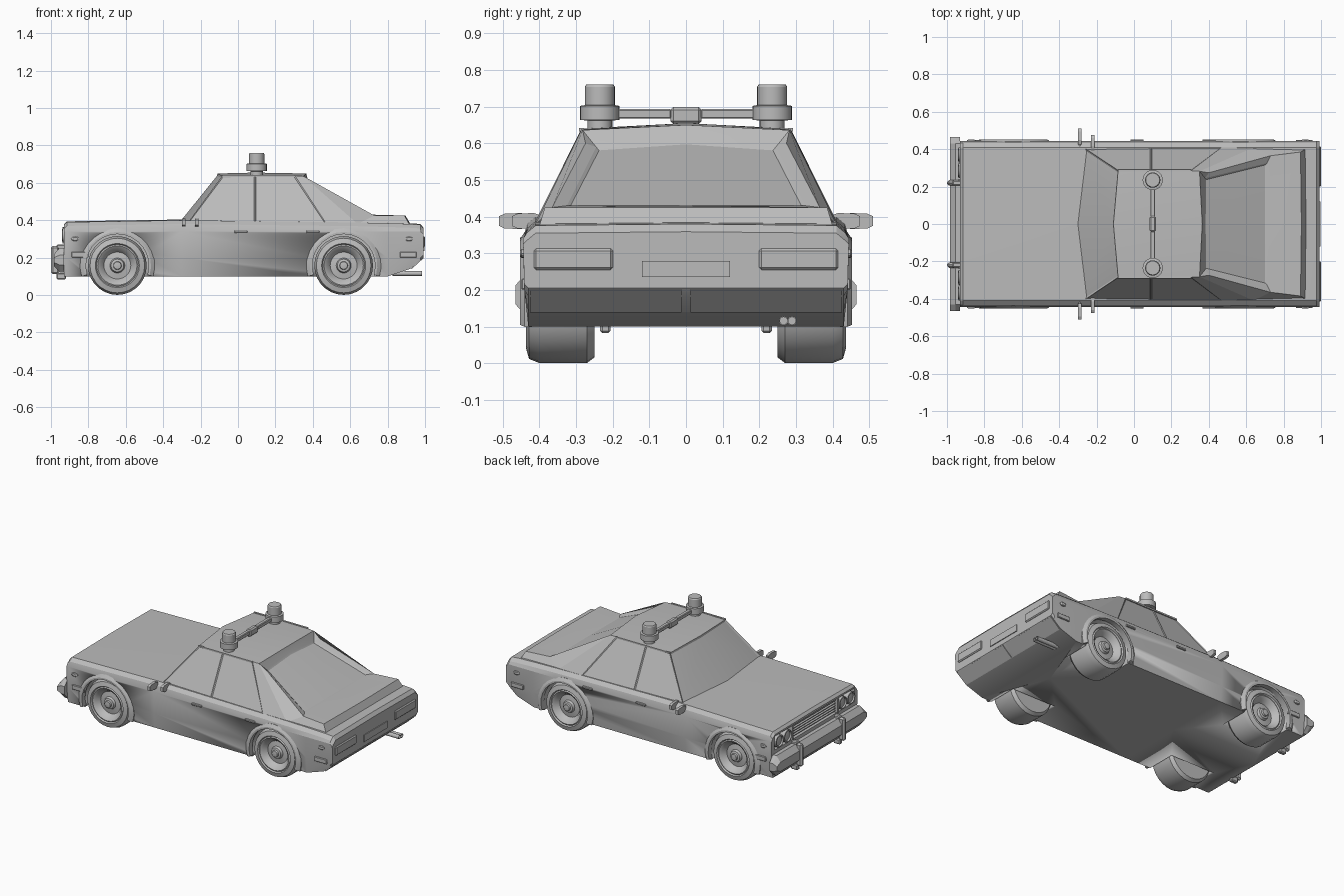
import bpy, bmesh
from math import cos, sin, pi, radians
from mathutils import Vector, Matrix

if "Cube" in bpy.data.objects:
    bpy.data.objects.remove(bpy.data.objects["Cube"])

GREY = (0.5, 0.5, 0.5, 1)
paint = bpy.data.materials.new("plain_grey")
paint.use_nodes = True
paint.diffuse_color = GREY
paint.node_tree.nodes["Principled BSDF"].inputs["Base Color"].default_value = GREY


def finish(name, bm, smooth=25):
    bmesh.ops.recalc_face_normals(bm, faces=bm.faces)
    mesh = bpy.data.meshes.new(name)
    bm.to_mesh(mesh)
    bm.free()
    mesh.materials.append(paint)
    ob = bpy.data.objects.new(name, mesh)
    bpy.context.collection.objects.link(ob)
    bpy.ops.object.select_all(action='DESELECT')
    ob.select_set(True)
    bpy.context.view_layer.objects.active = ob
    if smooth:
        bpy.ops.object.shade_smooth_by_angle(angle=radians(smooth))
    return ob


def box(name, at, size, bevel=0.0):
    bm = bmesh.new()
    bmesh.ops.create_cube(bm, size=1)
    bmesh.ops.scale(bm, vec=size, verts=bm.verts)
    if bevel:
        bmesh.ops.bevel(bm, geom=bm.edges[:], offset=bevel, segments=1, affect='EDGES')
    bmesh.ops.translate(bm, vec=at, verts=bm.verts)
    return finish(name, bm, 0)


def loft(bm, rings, cap=True):
    loops = [[bm.verts.new(p) for p in ring] for ring in rings]
    n = len(loops[0])
    for a, b in zip(loops, loops[1:]):
        for i in range(n):
            bm.faces.new((a[i], a[(i + 1) % n], b[(i + 1) % n], b[i]))
    if cap:
        bm.faces.new(loops[0])
        bm.faces.new(loops[-1])


def lathe(name, profile, at, axis, sides=32, stretch=(1, 1, 1)):
    """Spin (radius, height) pairs about an axis."""
    bm = bmesh.new()
    loft(bm, [[(r * cos(2 * pi * i / sides), r * sin(2 * pi * i / sides), h)
               for i in range(sides)] for r, h in profile])
    turn = Vector((0, 0, 1)).rotation_difference(Vector(axis)).to_matrix()
    bmesh.ops.transform(bm, matrix=turn.to_4x4(), verts=bm.verts)
    bmesh.ops.scale(bm, vec=stretch, verts=bm.verts)
    bmesh.ops.translate(bm, vec=at, verts=bm.verts)
    return finish(name, bm)


def cut(ob, cutter):
    cutter.hide_render = True
    mod = ob.modifiers.new("cut", 'BOOLEAN')
    mod.operation, mod.solver, mod.object = 'DIFFERENCE', 'EXACT', cutter
    bpy.context.view_layer.objects.active = ob
    bpy.ops.object.modifier_apply(modifier="cut")
    bpy.data.objects.remove(cutter)


# Lower body: stations of x, underside height, shoulder height
stations = [(-.93, .10, .375), (-.915, .10, .39), (-.3, .10, .40), (.64, .10, .388),
            (.80, .10, .384), (.92, .14, .38), (.975, .185, .376), (.993, .205, .355)]
rings = []
for x, low, top in stations:
    half = [(0, top + .004), (.41, top), (.434, top - .02), (.444, min(.34, top - .03)),
            (.441, max(.2, low + .012)), (.43, low), (0, low)]
    rings.append([(x, y, z) for y, z in half] + [(x, -y, z) for y, z in half[-2:0:-1]])
bm = bmesh.new()
loft(bm, rings)
bmesh.ops.recalc_face_normals(bm, faces=bm.faces)
body = finish("body", bm, 20)

AXLES = (-.645, .565)
WHEEL_Z = .158
for x in AXLES:
    for s in (1, -1):
        cut(body, lathe("arch_cutter", [(.172, 0), (.172, .3)], (x, s * .235, WHEEL_Z), (0, s, 0)))
cut(body, box("grille_cutter", (-.93, 0, .32), (.05, .83, .09)))

# Cabin: named points on the left half, mirrored across y
P = dict(A=(-.27, .41, .385), Ac=(-.315, 0, .395), B=(-.085, .285, .637), Bc=(-.11, 0, .65),
         C=(.09, .412, .385), D=(.09, .285, .64), Dc=(.09, 0, .655), G=(.305, .285, .638),
         E=(.35, .282, .636), Ec=(.365, 0, .65), F=(.47, .412, .385), H=(.64, .41, .38),
         S=(.40, .274, .60), I=(.73, .365, .425), J=(.89, .385, .425), Jc=(.895, 0, .425),
         K=(.918, .40, .375), Kc=(.925, 0, .375), V=(.38, .245, .59), Vc=(.375, 0, .608),
         W=(.71, .325, .43), Wc=(.715, 0, .43))
SHELL = ["B D Dc Bc", "D G E Ec Dc", "G F H E", "E H I S", "I H K J", "J K Kc Jc",
         "E V Vc Ec", "E S V", "S I W V", "W I J Jc Wc"]
SIDE = ["A C D B", "C F G D"]
SCREENS = ["A B Bc Ac", "V W Wc Vc"]
bm = bmesh.new()
verts = {}
for s in (1, -1):
    for k, (x, y, z) in P.items():
        if y or s == 1:
            verts[k, s] = bm.verts.new((x, s * y, z))
        else:
            verts[k, s] = verts[k, 1]


def panel(text, s):
    return bm.faces.new([verts[k, s] for k in text.split()])


for text in SHELL:
    for s in (1, -1):
        panel(text, s)
sides = [panel(t, s) for t in SIDE for s in (1, -1)]
screens = [[panel(t, s) for s in (1, -1)] for t in SCREENS]
bmesh.ops.recalc_face_normals(bm, faces=bm.faces)
if sides[0].normal.y < 0:
    bmesh.ops.reverse_faces(bm, faces=bm.faces)
bmesh.ops.inset_individual(bm, faces=sides, thickness=.008, depth=-.004)
for pair in screens:
    bmesh.ops.inset_region(bm, faces=pair, thickness=.012, depth=-.006)
finish("cabin", bm, 12)
for s in (1, -1):
    box("roof_gutter", (.11, s * .286, .637), (.39, .012, .01))

# Wheels and arch flares
tyre = [(.06, 0), (.142, 0), (.157, .02), (.157, .15), (.146, .178), (.118, .186), (.112, .178),
        (.105, .182), (.09, .172), (.072, .145), (.04, .15), (.034, .165), (.022, .168),
        (.02, .18), (.006, .182)]
for end, x in zip(("front", "rear"), AXLES):
    for s, side in ((1, "left"), (-1, "right")):
        lathe(f"{end}_{side}_wheel", tyre, (x, s * .25, WHEEL_Z), (0, s, 0), 28)
        bm = bmesh.new()
        arc = [radians(-17 + 214 * i / 16) for i in range(17)]
        loft(bm, [[(x + r * cos(a), s * y, WHEEL_Z + r * sin(a))
                   for r, y in ((.168, .42), (.168, .453), (.18, .453), (.2, .44), (.2, .42))]
                  for a in arc])
        finish(f"{end}_{side}_flare", bm, 30)

# Front bumper with overriders
bm = bmesh.new()
section = [(-.93, -.065), (-.955, -.065), (-.985, -.03), (-.985, .03), (-.955, .065), (-.93, .065)]
loft(bm, [[(x, y, .187 + z * k) for x, z in section]
          for y, k in ((-.465, .4), (-.43, 1), (.43, 1), (.465, .4))])
finish("front_bumper", bm, 0)
for s in (1, -1):
    box("overrider", (-.978, s * .22, .187), (.044, .028, .15), .01)
    box("overrider_foot", (-.945, s * .22, .1), (.05, .028, .035), .006)
    box("overrider_top", (-.945, s * .22, .258), (.05, .028, .024), .006)

# Grille and headlights
for i in range(5):
    box("grille_slat", (-.912, 0, .287 + i * .0165), (.02, .46, .005))
for s in (1, -1):
    box("grille_post", (-.92, s * .235, .32), (.036, .012, .09))
    for y in (.285, .37):
        lathe("headlight", [(.04, 0), (.04, .034), (.033, .036), (.031, .026), (.012, .032)],
              (-.904, s * y, .32), (-1, 0, 0), 20)

# Tail lights, plate and lower valance strips
for s in (1, -1):
    box("tail_light", (.994, s * .307, .284), (.014, .215, .058), .006)
    bm = bmesh.new()
    loft(bm, [[(.925, y, .143), (.99, y, .201), (.993, y, .198), (.928, y, .139)]
              for y in (s * .012, s * .425)])
    finish("valance_strip", bm, 0)
box("number_plate", (.994, 0, .257), (.008, .24, .044))

# Twin exhaust
for y in (.266, .289):
    lathe("exhaust_pipe", [(.013, 0), (.013, .16), (.01, .16), (.01, .13)],
          (.825, y, .116), (1, 0, 0), 14)

# Side trim: handles, markers and mirrors
for s in (1, -1):
    for x in (.015, .40):
        box("door_handle", (x, s * .447, .338), (.07, .012, .014), .003)
    for x in (-.87, .915):
        lathe("round_marker", [(.022, 0), (.022, .01), (.015, .014)],
              (x, s * .438, .30), (0, s, 0), 16, (1, 1, .55))
    for x in (-.845, .91):
        box("square_marker", (x, s * .442, .216), (.09, .014, .03), .003)
    for x, reach in ((-.29, .51), (-.22, .475)):
        box("mirror_arm", (x, s * .415, .387), (.01, .05, .012))
        bm = bmesh.new()
        loft(bm, [[(x + .009 * dx, s * y, .388 + h * dz)
                   for dx, dz in ((-1, -1), (1, -1), (1, 1), (-1, 1))]
                  for y, h in ((reach - .085, .014), (reach - .06, .022), (reach - .015, .02), (reach, .013))])
        finish("mirror", bm, 0)

# Roof beacons on a cross bar
for s in (1, -1):
    lathe("beacon", [(.034, 0), (.034, .03), (.054, .032), (.054, .07), (.041, .072), (.041, .122),
                     (.037, .128)], (.10, s * .235, .632), (0, 0, 1), 24)
    box("bar_arm", (.10, s * .12, .68), (.026, .16, .026), .004)
box("bar_centre", (.10, 0, .676), (.034, .085, .046), .008)
